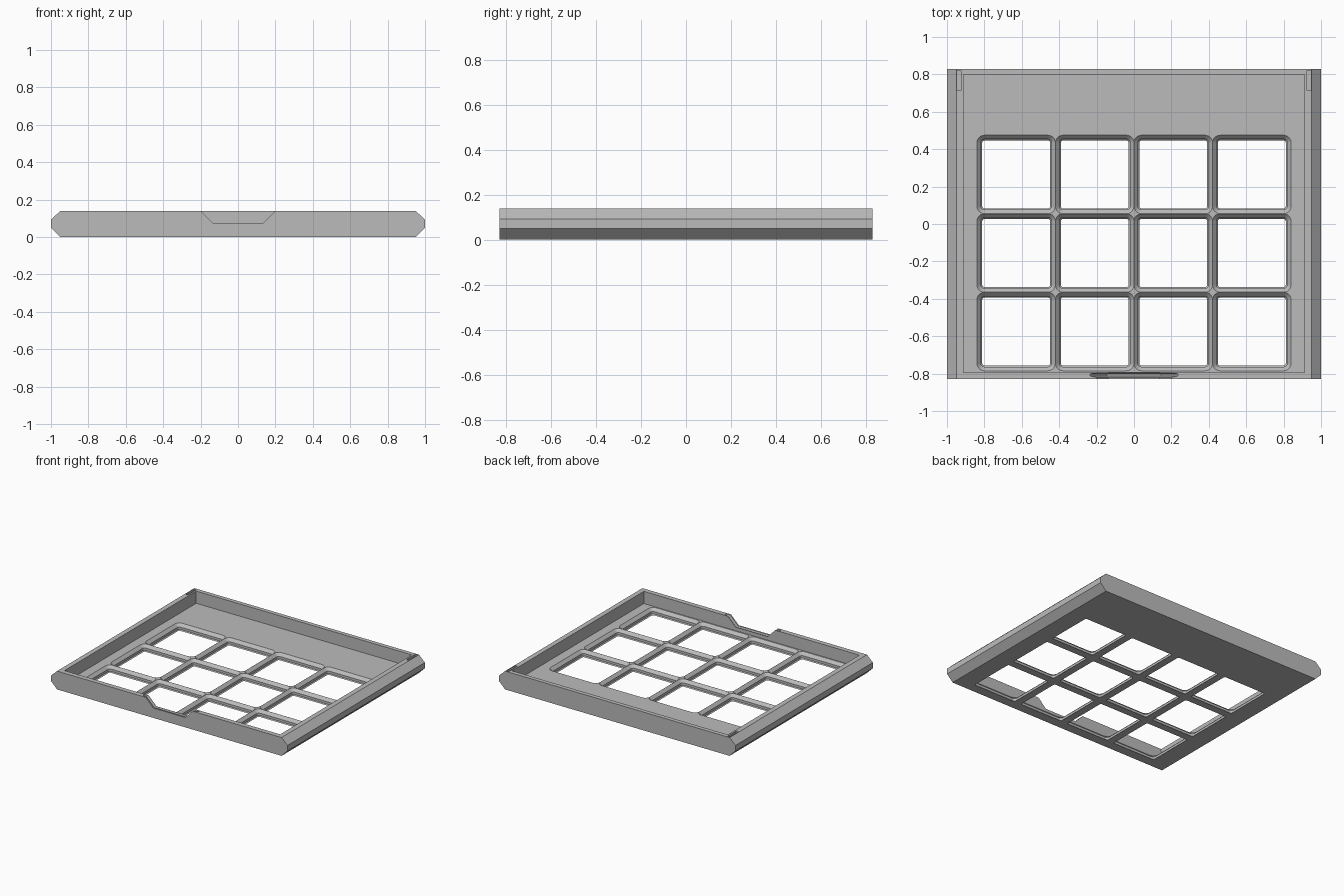
import bpy, bmesh, math

if "Cube" in bpy.data.objects:
    bpy.data.objects.remove(bpy.data.objects["Cube"])

HEIGHT, DEPTH = 0.14, 0.83
FLOOR = 0.0465
PITCH = 0.42

grey = bpy.data.materials.new("plain grey")
grey.use_nodes = True
grey.diffuse_color = (0.5, 0.5, 0.5, 1)
grey.node_tree.nodes["Principled BSDF"].inputs["Base Color"].default_value = (0.5, 0.5, 0.5, 1)


def loft(name, rings):
    """Skin matching closed rings into a capped solid."""
    bm = bmesh.new()
    loops = [[bm.verts.new(p) for p in ring] for ring in rings]
    n = len(loops[0])
    for a, b in zip(loops, loops[1:]):
        for i in range(n):
            j = (i + 1) % n
            bm.faces.new((a[i], a[j], b[j], b[i]))
    bm.faces.new(loops[0][::-1])
    bm.faces.new(loops[-1])
    bmesh.ops.recalc_face_normals(bm, faces=bm.faces)
    mesh = bpy.data.meshes.new(name)
    bm.to_mesh(mesh)
    bm.free()
    mesh.materials.append(grey)
    obj = bpy.data.objects.new(name, mesh)
    bpy.context.collection.objects.link(obj)
    return obj


def box(name, x0, x1, y0, y1, z0, z1):
    base = [(x0, y0), (x1, y0), (x1, y1), (x0, y1)]
    return loft(name, [[(x, y, z) for x, y in base] for z in (z0, z1)])


def rounded_square(cx, cy, half, radius, z, steps=6):
    ring = []
    for corner, (sx, sy) in enumerate([(1, 1), (-1, 1), (-1, -1), (1, -1)]):
        for k in range(steps + 1):
            a = (corner + k / steps) * math.pi / 2
            ring.append((cx + sx * (half - radius) + radius * math.cos(a),
                         cy + sy * (half - radius) + radius * math.sin(a), z))
    return ring


def notch_ring(y, d):
    """Trapezoid of the front notch, grown outward by d and open above."""
    bottom, top = 0.135 + 0.414 * d, 0.26 + 1.414 * d
    return [(-bottom, y, 0.075 - d), (bottom, y, 0.075 - d), (top, y, 0.2), (-top, y, 0.2)]


def cut(target, cutter):
    mod = target.modifiers.new(cutter.name, "BOOLEAN")
    mod.operation = "DIFFERENCE"
    mod.solver = "EXACT"
    mod.object = cutter
    bpy.context.view_layer.objects.active = target
    bpy.ops.object.modifier_apply(modifier=mod.name)
    bpy.data.objects.remove(cutter)


# Tray body: an eight-sided section running front to back
right = [(0.95, 0), (1, 0.05), (1, 0.093), (0.95, HEIGHT)]
section = right + [(-x, z) for x, z in reversed(right)]
tray = loft("tray", [[(x, y, z) for x, z in section] for y in (-DEPTH, DEPTH)])

# Inner pocket
cut(tray, box("pocket", -0.912, 0.912, -0.793, 0.798, FLOOR, 0.3))

# Grid of stepped, chamfered openings in the floor
steps = [(0.1815, 0.0115, -0.02), (0.1815, 0.0115, 0), (0.1885, 0.0185, 0.007),
         (0.1885, 0.0185, 0.025), (0.2097, 0.0397, FLOOR), (0.2097, 0.0397, 0.07)]
for col in range(4):
    for row in range(3):
        cx = (col - 1.5) * PITCH
        cy = (row - 1) * PITCH - 0.155
        cut(tray, loft("opening", [rounded_square(cx, cy, h, r, z) for h, r, z in steps]))

# Front notch with a tapered groove around its rim
cut(tray, loft("notch", [notch_ring(y, 0) for y in (-0.9, -0.7)]))
groove = [(-0.821, -0.005), (-0.82, 0), (-0.813, 0.025), (-0.801, 0.025), (-0.795, 0)]
cut(tray, loft("groove", [notch_ring(y, d) for y, d in groove]))

# Narrow slots in the side rims near the back
for s in (-1, 1):
    x0, x1 = sorted((s * 0.925, s * 0.946))
    cut(tray, box("slot", x0, x1, 0.714, 0.82, 0.09, 0.2))
